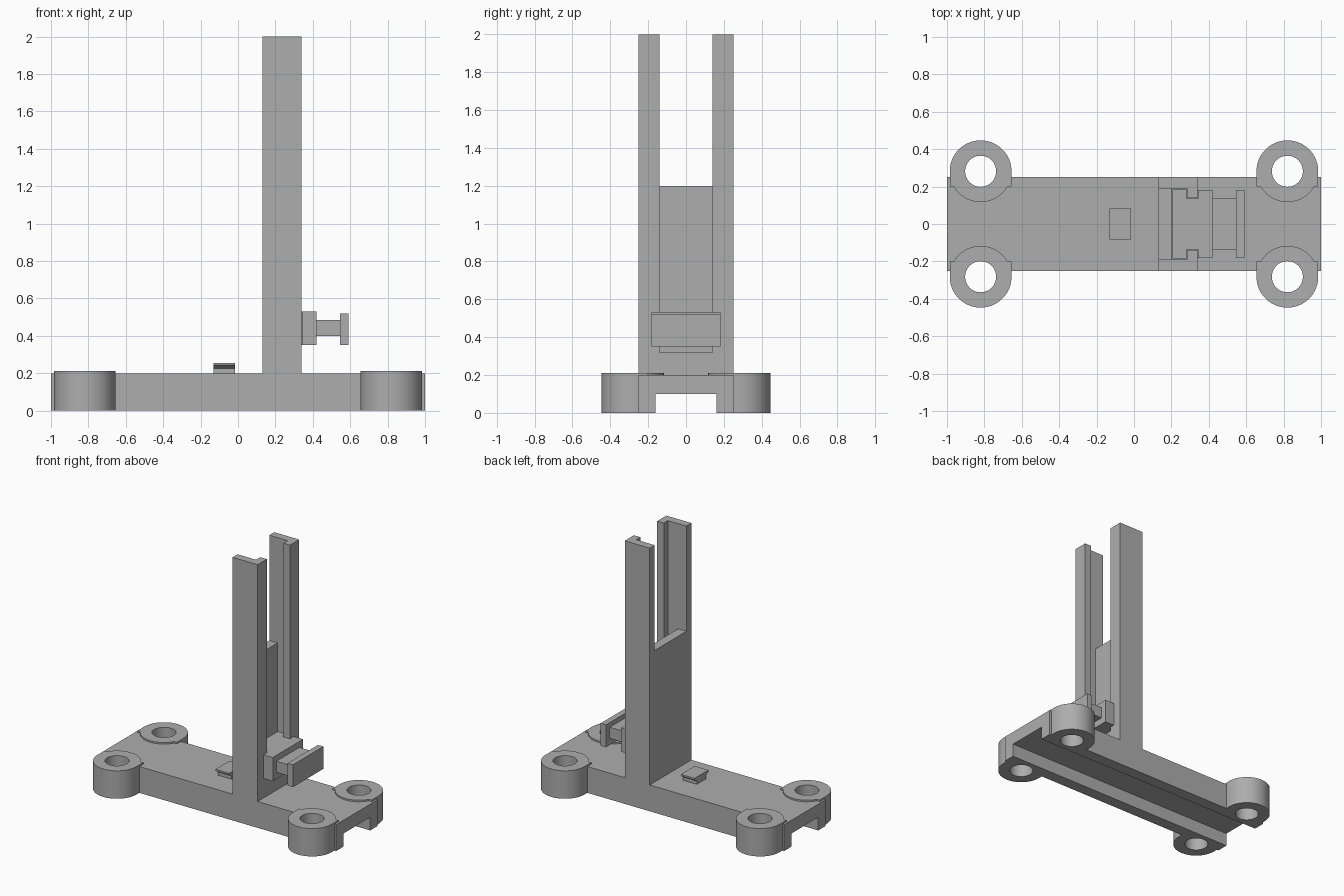
import bpy, bmesh, math

if "Cube" in bpy.data.objects:
    bpy.data.objects.remove(bpy.data.objects["Cube"])

grey = bpy.data.materials.new("plain grey")
grey.diffuse_color = (0.42, 0.42, 0.42, 1)
grey.use_nodes = True
grey.node_tree.nodes["Principled BSDF"].inputs["Base Color"].default_value = grey.diffuse_color


def make_object(name, bm):
    bmesh.ops.recalc_face_normals(bm, faces=bm.faces)
    mesh = bpy.data.meshes.new(name)
    bm.to_mesh(mesh)
    bm.free()
    ob = bpy.data.objects.new(name, mesh)
    bpy.context.collection.objects.link(ob)
    mesh.materials.append(grey)
    return ob


def prism(name, points, place, a, b):
    """Extrude a 2D outline from a to b; place maps (u, v, w) to xyz."""
    bm = bmesh.new()
    low = [bm.verts.new(place(u, v, a)) for u, v in points]
    high = [bm.verts.new(place(u, v, b)) for u, v in points]
    bm.faces.new(low)
    bm.faces.new(high)
    n = len(points)
    for i in range(n):
        j = (i + 1) % n
        bm.faces.new((low[i], low[j], high[j], high[i]))
    return make_object(name, bm)


def along_x(u, v, w):
    return (w, u, v)


def along_z(u, v, w):
    return (u, v, w)


def box(name, x, y, z):
    outline = [(x[0], y[0]), (x[1], y[0]), (x[1], y[1]), (x[0], y[1])]
    return prism(name, outline, along_z, *z)


def combine(ob, other, operation):
    """Apply a boolean and remove the helper."""
    mod = ob.modifiers.new("cut", 'BOOLEAN')
    mod.operation, mod.solver, mod.object = operation, 'EXACT', other
    bpy.ops.object.select_all(action='DESELECT')
    bpy.context.view_layer.objects.active = ob
    ob.select_set(True)
    bpy.ops.object.modifier_apply(modifier=mod.name)
    bpy.data.objects.remove(other)


def circle(cx, cy, r, n=64):
    return [(cx + r * math.cos(2 * math.pi * i / n),
             cy + r * math.sin(2 * math.pi * i / n)) for i in range(n)]


# Base plate with four ring feet, their flat-sided shoulders and bored holes
base = box("base", (-1, 1), (-0.25, 0.25), (0, 0.2))
CX, CY, R, HOLE = 0.82, 0.282, 0.165, 0.083
corners = [(sx * CX, sy) for sx in (-1, 1) for sy in (-1, 1)]
for cx, sy in corners:
    foot = prism("foot", circle(cx, sy * CY, R), along_z, 0, 0.212)
    shoulder = box("shoulder", (cx - R, cx + R),
                   sorted((sy * 0.2, sy * CY)), (0, 0.212))
    combine(foot, shoulder, 'UNION')
    combine(base, foot, 'UNION')
combine(base, box("channel", (-1.2, 1.2), (-0.16, 0.16), (-0.1, 0.1)), 'DIFFERENCE')
for cx, sy in corners:
    combine(base, prism("hole", circle(cx, sy * CY, HOLE), along_z, -0.1, 0.4), 'DIFFERENCE')

# Upright column: inner groove, narrower front slot, open back above the wall
column = box("column", (0.13, 0.34), (-0.25, 0.25), (0.2, 2))
combine(column, box("groove", (0.2, 0.285), (-0.19, 0.19), (0.32, 2.2)), 'DIFFERENCE')
combine(column, box("slot", (0.25, 0.5), (-0.14, 0.14), (0.32, 2.2)), 'DIFFERENCE')
combine(column, box("window", (0, 0.25), (-0.19, 0.19), (1.2, 2.2)), 'DIFFERENCE')

# Sliding carriage: stacked blocks from the groove out to the front plate
slider = [
    ("slider_tongue", (0.205, 0.28), 0.185, (0.35, 0.53)),
    ("slider_inner_neck", (0.28, 0.342), 0.135, (0.35, 0.53)),
    ("slider_block", (0.342, 0.42), 0.182, (0.35, 0.53)),
    ("slider_neck", (0.42, 0.545), 0.138, (0.4, 0.485)),
    ("slider_plate", (0.545, 0.59), 0.182, (0.35, 0.52)),
]
for name, x, half, z in slider:
    box(name, x, (-half, half), z)

# Small hooked tab on the base, with flared top
half_tab = [(0.055, 0.2), (0.055, 0.225), (0.083, 0.243), (0.083, 0.256)]
tab = half_tab + [(-y, z) for y, z in reversed(half_tab)]
prism("tab", tab, along_x, -0.13, -0.015)

# Smooth the round feet while keeping edges sharp
bpy.ops.object.select_all(action='DESELECT')
base.select_set(True)
bpy.context.view_layer.objects.active = base
bpy.ops.object.shade_smooth_by_angle(angle=math.radians(30))
